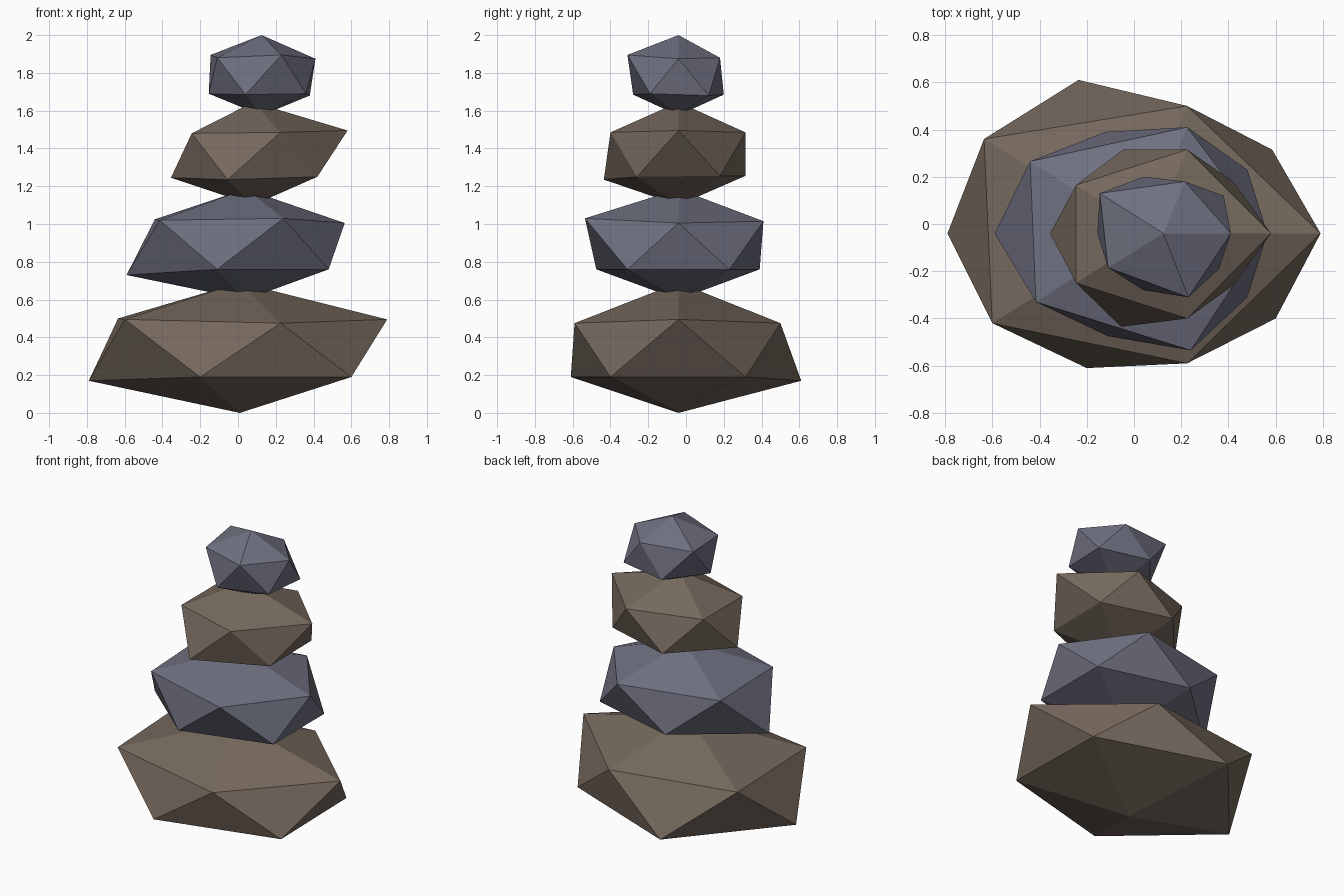
import bpy, bmesh


def material(name, rgb):
    m = bpy.data.materials.new(name)
    m.diffuse_color = (*rgb, 1)
    return m


brown = material("brown_stone", (0.18, 0.14, 0.11))
slate = material("slate_stone", (0.16, 0.165, 0.22))


def stone(name, mat, x, bottom, top, lower, upper):
    """Rough 20-sided stone: two staggered five-corner rings between two tips.
    Rings run counter-clockwise from the left (-x) side."""
    bm = bmesh.new()
    b = bm.verts.new((x, -0.04, bottom))
    t = bm.verts.new((x, -0.04, top))
    lo = [bm.verts.new(p) for p in lower]
    up = [bm.verts.new(p) for p in upper]
    for i in range(5):
        j = (i + 1) % 5
        bm.faces.new((b, lo[j], lo[i]))
        bm.faces.new((lo[i], lo[j], up[i]))
        bm.faces.new((up[i], lo[j], up[j]))
        bm.faces.new((up[i], up[j], t))
    bmesh.ops.recalc_face_normals(bm, faces=bm.faces)
    me = bpy.data.meshes.new(name)
    bm.to_mesh(me)
    bm.free()
    me.materials.append(mat)
    bpy.context.collection.objects.link(bpy.data.objects.new(name, me))


# Widest stone on the ground
stone("base_stone", brown, 0.01, 0.0, 0.69,
      [(-.79, -.04, .17), (-.20, -.61, .19), (.60, -.40, .19), (.585, .315, .19), (-.235, .61, .17)],
      [(-.60, -.42, .495), (.225, -.59, .475), (.79, -.04, .495), (.225, .50, .475), (-.635, .36, .50)])

# Second stone
stone("lower_middle_stone", slate, 0.04, 0.60, 1.185,
      [(-.59, -.04, .73), (-.11, -.475, .76), (.48, -.31, .76), (.48, .23, .76), (-.12, .39, .76)],
      [(-.415, -.33, 1.02), (.24, -.535, 1.03), (.565, -.04, 1.005), (.225, .41, 1.015), (-.44, .265, 1.025)])

# Third stone
stone("upper_middle_stone", brown, 0.08, 1.10, 1.645,
      [(-.355, -.04, 1.245), (-.055, -.435, 1.235), (.42, -.26, 1.25), (.42, .18, 1.255), (-.045, .315, 1.255)],
      [(-.245, -.25, 1.48), (.225, -.40, 1.485), (.58, -.04, 1.495), (.225, .315, 1.485), (-.245, .165, 1.48)])

# Small stone on top
stone("top_stone", slate, 0.125, 1.575, 2.0,
      [(-.155, -.04, 1.69), (.04, -.28, 1.685), (.36, -.19, 1.69), (.38, .12, 1.68), (.04, .2, 1.685)],
      [(-.11, -.185, 1.88), (.23, -.31, 1.895), (.41, -.04, 1.875), (.215, .18, 1.88), (-.145, .13, 1.895)])
